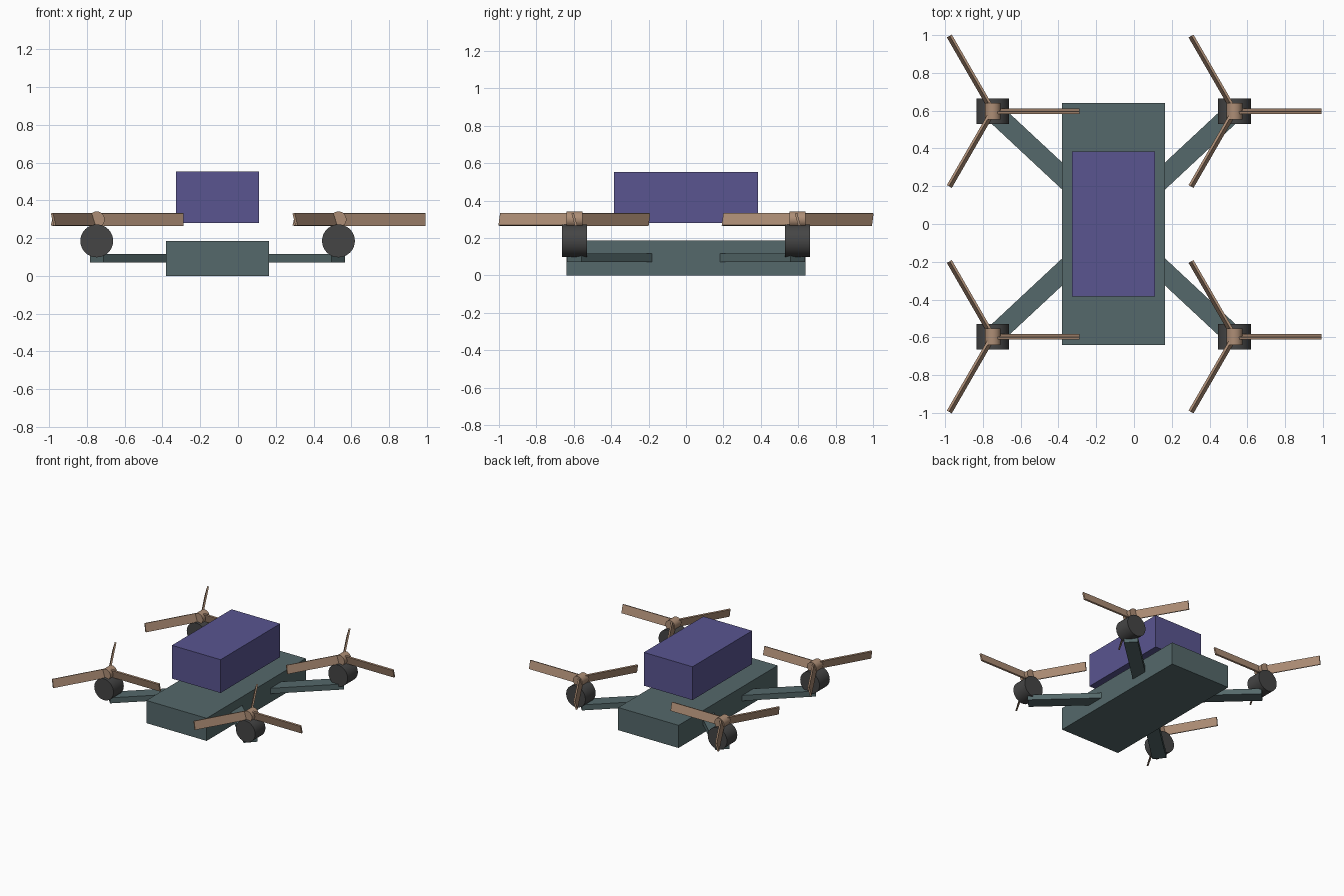
import bpy, math
from mathutils import Matrix, Vector

if "Cube" in bpy.data.objects:
    bpy.data.objects.remove(bpy.data.objects["Cube"])

CX = -0.108             # body centre line
MX, MY = 0.64, 0.597    # motor offsets from the body centre


def material(name, rgb):
    m = bpy.data.materials.new(name)
    m.diffuse_color = (*rgb, 1)
    m.use_nodes = True
    m.node_tree.nodes["Principled BSDF"].inputs["Base Color"].default_value = m.diffuse_color
    return m


slate = material("slate", (0.09, 0.14, 0.145))
violet = material("violet", (0.10, 0.09, 0.28))
dark = material("dark", (0.06, 0.06, 0.06))
tan = material("tan", (0.42, 0.27, 0.18))


def box(name, size, matrix, mat):
    bpy.ops.mesh.primitive_cube_add(size=1)
    ob = bpy.context.object
    ob.name = name
    ob.data.transform(matrix @ Matrix.Diagonal((*size, 1)))
    ob.data.materials.append(mat)
    return ob


def drum(name, radius, length, centre, mat):
    # cylinder lying along y
    bpy.ops.mesh.primitive_cylinder_add(vertices=32, radius=radius, depth=length,
                                        location=centre, rotation=(math.pi / 2, 0, 0))
    ob = bpy.context.object
    ob.name = name
    ob.data.materials.append(mat)
    bpy.ops.object.shade_smooth_by_angle(angle=math.radians(30))
    return ob


T = Matrix.Translation

# body slab and the payload box held above it
box("body", (0.545, 1.28, 0.185), T((CX, 0, 0.0925)), slate)
box("payload_box", (0.44, 0.77, 0.272), T((CX, 0, 0.416)), violet)

# four arms with motor, hub and three pitched blades each
for sx, side in ((-1, "left"), (1, "right")):
    for sy, end in ((-1, "front"), (1, "back")):
        tag = f"{end}_{side}"
        x, y = CX + sx * MX, sy * MY
        length = math.hypot(MX, MY)
        turn = Matrix.Rotation(math.atan2(sy * MY, sx * MX), 4, 'Z')
        box("arm_" + tag, (length, 0.105, 0.045),
            T((CX, 0, 0.093)) @ turn @ T((length / 2, 0, 0)), slate)
        drum("motor_" + tag, 0.087, 0.133, (x, y, 0.185), dark)
        drum("hub_" + tag, 0.042, 0.085, (x, y, 0.299), tan)
        for k in range(3):
            m = (T((x, y, 0.299)) @ Matrix.Rotation(math.radians(120 * k), 4, 'Z')
                 @ Matrix.Rotation(math.radians(15), 4, 'X') @ T((0.23, 0, 0)))
            box(f"blade_{tag}_{k + 1}", (0.46, 0.013, 0.068), m, tan)
